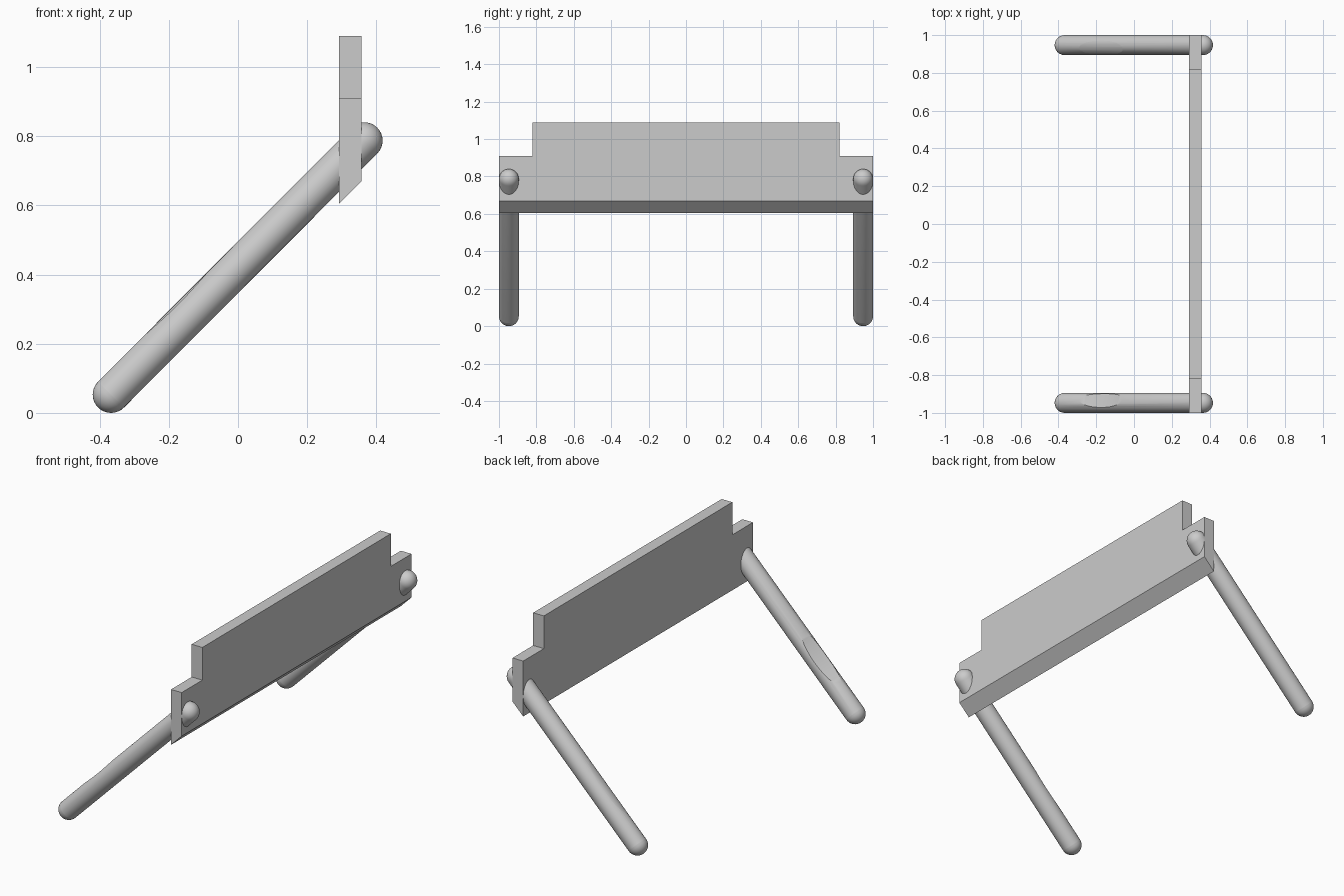
import bpy, bmesh, math
from mathutils import Vector, Matrix

if "Cube" in bpy.data.objects:
    bpy.data.objects.remove(bpy.data.objects["Cube"])

grey = bpy.data.materials.new("plain grey")
grey.use_nodes = True
COLOUR = (0.6, 0.6, 0.6, 1)
grey.diffuse_color = COLOUR
grey.node_tree.nodes["Principled BSDF"].inputs["Base Color"].default_value = COLOUR

RADIUS = 0.053
ARM_Y = 1 - RADIUS
LOW = Vector((-0.367, 0, RADIUS))
HIGH = Vector((0.365, 0, 0.787))


def make_object(name, bm):
    bmesh.ops.recalc_face_normals(bm, faces=bm.faces)
    mesh = bpy.data.meshes.new(name)
    bm.to_mesh(mesh)
    bm.free()
    mesh.materials.append(grey)
    obj = bpy.data.objects.new(name, mesh)
    bpy.context.collection.objects.link(obj)
    return obj


def select_only(obj):
    bpy.ops.object.select_all(action="DESELECT")
    obj.select_set(True)
    bpy.context.view_layer.objects.active = obj


# Stepped back panel with a bottom edge bevelled to the slope of the arms
def make_panel():
    x0, x1 = 0.292, 0.357
    half = [(0.82, 1.09), (0.82, 0.91), (1, 0.91), (1, 0.605)]
    outline = half + [(-y, z) for y, z in reversed(half)]
    bm = bmesh.new()
    face = bm.faces.new([bm.verts.new((x0, y, z)) for y, z in outline])
    out = bmesh.ops.extrude_face_region(bm, geom=[face])
    for v in out["geom"]:
        if isinstance(v, bmesh.types.BMVert):
            v.co.x = x1
            if v.co.z < 0.7:
                v.co.z += x1 - x0
    make_object("back_panel", bm)


# Slanted round-ended arm with a shallow scoop on its upper inner side
def make_arm(name, side):
    axis = (HIGH - LOW).normalized()
    shift = Vector((0, side * ARM_Y, 0))
    bm = bmesh.new()
    bmesh.ops.create_uvsphere(bm, u_segments=32, v_segments=16, radius=RADIUS)
    bmesh.ops.bisect_plane(bm, geom=bm.verts[:] + bm.edges[:] + bm.faces[:],
                           plane_co=(0, 0, 0), plane_no=(0, 0, 1))
    length = (HIGH - LOW).length
    equator = [e for e in bm.edges if all(abs(v.co.z) < 1e-5 for v in e.verts)]
    bmesh.ops.split_edges(bm, edges=equator)
    for f in bm.faces[:]:
        if f.calc_center_median().z > 0:
            for v in f.verts:
                v.tag = True
    for v in bm.verts:
        if v.tag:
            v.co.z += length
    rims = [e for e in bm.edges if e.is_boundary]
    bmesh.ops.bridge_loops(bm, edges=rims)
    turn = axis.to_track_quat("Z", "Y").to_matrix().to_4x4()
    bm.transform(Matrix.Translation(LOW + shift) @ turn)
    arm = make_object(name, bm)

    # Large round cutter lying across the arm, leaning inward
    lean = math.radians(20)
    up = Vector((-axis.z, 0, axis.x))
    inward = Vector((0, -side, 0))
    out_dir = up * math.cos(lean) + inward * math.sin(lean)
    across = axis.cross(out_dir)
    big, depth = 0.8, 0.017
    mid = LOW.lerp(HIGH, 0.31) + shift
    centre = mid + out_dir * (RADIUS - depth + big)
    bm = bmesh.new()
    bmesh.ops.create_cone(bm, cap_ends=True, segments=160, radius1=big, radius2=big, depth=0.3)
    frame = Matrix((axis, out_dir, across)).transposed().to_4x4()
    bm.transform(Matrix.Translation(centre) @ frame)
    cutter = make_object("scoop_cutter", bm)

    cut = arm.modifiers.new("scoop", "BOOLEAN")
    cut.operation = "DIFFERENCE"
    cut.solver = "EXACT"
    cut.object = cutter
    select_only(arm)
    bpy.ops.object.modifier_apply(modifier=cut.name)
    bpy.data.objects.remove(cutter)
    bpy.ops.object.shade_smooth_by_angle(angle=math.radians(25))


make_panel()
make_arm("right_arm", -1)
make_arm("left_arm", 1)
